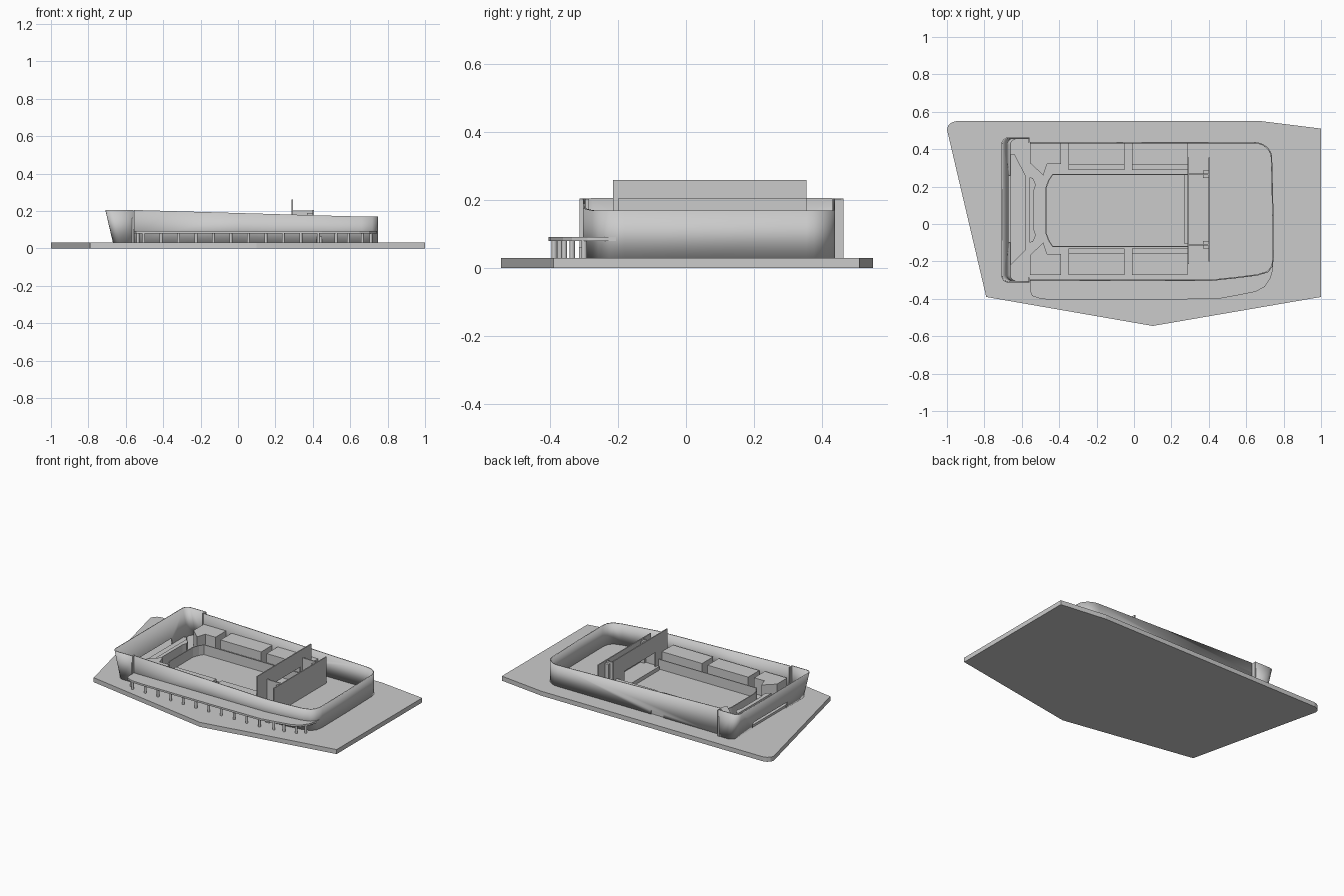
import bpy, bmesh
from math import cos, sin, pi

if "Cube" in bpy.data.objects:
    bpy.data.objects.remove(bpy.data.objects["Cube"])

MID = 0.075     # hall's symmetry line in y
G = 0.03        # top of the site slab


def make(name, bm):
    bmesh.ops.recalc_face_normals(bm, faces=bm.faces)
    me = bpy.data.meshes.new(name)
    bm.to_mesh(me)
    bm.free()
    ob = bpy.data.objects.new(name, me)
    bpy.context.collection.objects.link(ob)
    return ob


def prism(name, pts, z0, z1):
    bm = bmesh.new()
    f = bm.faces.new([bm.verts.new((x, y, z0)) for x, y in pts])
    r = bmesh.ops.extrude_face_region(bm, geom=[f])
    for v in r["geom"]:
        if isinstance(v, bmesh.types.BMVert):
            v.co.z = z1
    return make(name, bm)


def box(name, x0, x1, y0, y1, z0, z1):
    return prism(name, [(x0, y0), (x1, y0), (x1, y1), (x0, y1)], z0, z1)


def wall(name, path, top, z0=G, t=0.007, top_path=None):
    """Thin standing wall along a path; top may be a function of x."""
    bm = bmesh.new()
    tp = top_path or path
    lo = [bm.verts.new((x, y, z0)) for x, y in path]
    hi = [bm.verts.new((x, y, top(x) if callable(top) else top)) for x, y in tp]
    for i in range(len(path) - 1):
        bm.faces.new((lo[i], lo[i + 1], hi[i + 1], hi[i]))
    ob = make(name, bm)
    m = ob.modifiers.new("thickness", 'SOLIDIFY')
    m.thickness, m.offset, m.use_even_offset = t, 0, True
    return ob


def arc(cx, cy, rx, ry, a0, a1, n=6):
    return [(cx + rx * cos((a0 + (a1 - a0) * i / n) * pi / 180),
             cy + ry * sin((a0 + (a1 - a0) * i / n) * pi / 180)) for i in range(n + 1)]


def mirrored(pts):
    return [(x, 2 * MID - y) for x, y in pts]


def cut(ob, *dims):
    c = box(ob.name + "_cutter", *dims)
    c.hide_render = True
    c.hide_viewport = True
    m = ob.modifiers.new("opening", 'BOOLEAN')
    m.operation, m.object, m.solver = 'DIFFERENCE', c, 'EXACT'


def roof_line(x):
    return 0.205 - 0.035 * min(1, (x + 0.56) / 1.2)


# site slab
prism("site_slab", [(0.10, -0.545), (1, -0.39), (1, 0.51), (0.68, 0.55), (-0.95, 0.55),
                    (-0.975, 0.543), (-0.993, 0.527), (-1, 0.505), (-0.79, -0.39)], 0, G)

# main outer wall, with rounded far corners
front_curve = [(-0.555, -0.30), (0.0, -0.30), (0.42, -0.30), (0.56, -0.285), (0.66, -0.272),
               (0.715, -0.255), (0.738, -0.225), (0.744, -0.18)]
main_path = front_curve + [(0.742, 0.07)] + arc(0.64, 0.355, 0.095, 0.08, 0, 90) + [(-0.555, 0.435)]
main = wall("outer_wall", main_path, roof_line)
cut(main, -0.14, -0.05, 0.40, 0.47, 0.02, 0.055)


# foyer wall, leaning outwards to the left
def foyer_path(x, y, r):
    up = [(-0.56, y)] + arc(x + r, y - r, r, r, 90, 180, 4)
    return up + mirrored(up)[::-1]


foyer = wall("foyer_wall", foyer_path(-0.665, 0.383 + MID, 0.035), 0.205,
             top_path=foyer_path(-0.706, 0.385 + MID, 0.035))
cut(foyer, -0.73, -0.64, -0.10, 0.26, 0.02, 0.075)
for s, nm in ((1, "back"), (-1, "front")):
    ya, yb = sorted((MID + s * 0.360, MID + s * 0.388))
    box(nm + "_foyer_jamb", -0.567, -0.558, ya, yb, G, 0.203)

# arcade: canopy, columns and a small door
edge = [(-0.555, -0.36), (-0.545, -0.385), (-0.50, -0.40), (-0.44, -0.405), (0.10, -0.405),
        (0.45, -0.40), (0.56, -0.38), (0.65, -0.362), (0.70, -0.335), (0.73, -0.29), (0.744, -0.24)]
prism("arcade_canopy", edge + front_curve[::-1], 0.08, 0.092)
columns = [(-0.535, -0.36)] + [(-0.505 + 0.0935 * i, -0.388) for i in range(11)]
columns += [(0.525, -0.372), (0.59, -0.358), (0.665, -0.335), (0.71, -0.30)]
for i, (x, y) in enumerate(columns):
    prism("arcade_column_%02d" % i, arc(x, y, 0.008, 0.008, 0, 330, 11), G, 0.081)
box("arcade_door", 0.42, 0.45, -0.315, -0.30, G, 0.062)

# low ring wall around the stalls
half = [(0.29, 0.265), (-0.435, 0.265), (-0.455, 0.235), (-0.47, 0.195)]
wall("stalls_ring_wall", half + [(x, 2 * MID - y - 0.005) for x, y in half[::-1]], 0.095, t=0.006)

# side terraces and corner blocks, mirrored about the hall axis
corner = [(-0.39, 0.432), (-0.39, 0.32), (-0.465, 0.32), (-0.485, 0.26), (-0.555, 0.325), (-0.555, 0.432)]
for nm, flip in (("back", False), ("front", True)):
    def side(pts):
        return [(x, 2 * MID - y + 0.01) for x, y in pts] if flip else pts
    prism(nm + "_corner_block", side(corner), G, 0.135)
    for k, x0, x1 in ((1, -0.35, -0.05), (2, -0.01, 0.287)):
        for part, ya, yb, z in (("tier", 0.315, 0.432, 0.13), ("step", 0.29, 0.315, 0.07)):
            prism("%s_terrace_%s_%d" % (nm, part, k),
                  side([(x0, ya), (x1, ya), (x1, yb), (x0, yb)]), G, z)

# rear balcony strip and foyer platform
prism("rear_balcony", [(-0.56, -0.10), (-0.54, -0.095), (-0.525, -0.06), (-0.535, -0.03), (-0.535, 0.18),
                       (-0.525, 0.21), (-0.54, 0.245), (-0.56, 0.25)], G, 0.10)
prism("foyer_platform", [(-0.66, -0.22), (-0.58, -0.14), (-0.58, 0.26), (-0.64, 0.375), (-0.66, 0.375)],
      G, 0.045)

# stage front: tall panel with its opening, side walls and rear screen
box("stage_panel_front", 0.286, 0.293, -0.215, -0.085, G, 0.26)
box("stage_panel_back", 0.286, 0.293, 0.24, 0.355, G, 0.26)
box("stage_panel_lintel", 0.286, 0.293, -0.085, 0.24, 0.15, 0.26)
box("stage_screen", 0.398, 0.405, -0.20, 0.355, G, 0.205)
for nm, y in (("front", -0.11), ("back", 0.265)):
    box(nm + "_stage_side", 0.29, 0.40, y - 0.004, y + 0.004, G, 0.203)
    box(nm + "_stage_pier", 0.37, 0.40, y - 0.02, y + 0.02, G, 0.19)
box("stage_floor", 0.27, 0.40, -0.106, 0.261, G, 0.055)

# smooth the curved walls, keep sharp edges
for ob in (main, foyer):
    bpy.ops.object.select_all(action='DESELECT')
    ob.select_set(True)
    bpy.context.view_layer.objects.active = ob
    bpy.ops.object.shade_smooth_by_angle()
